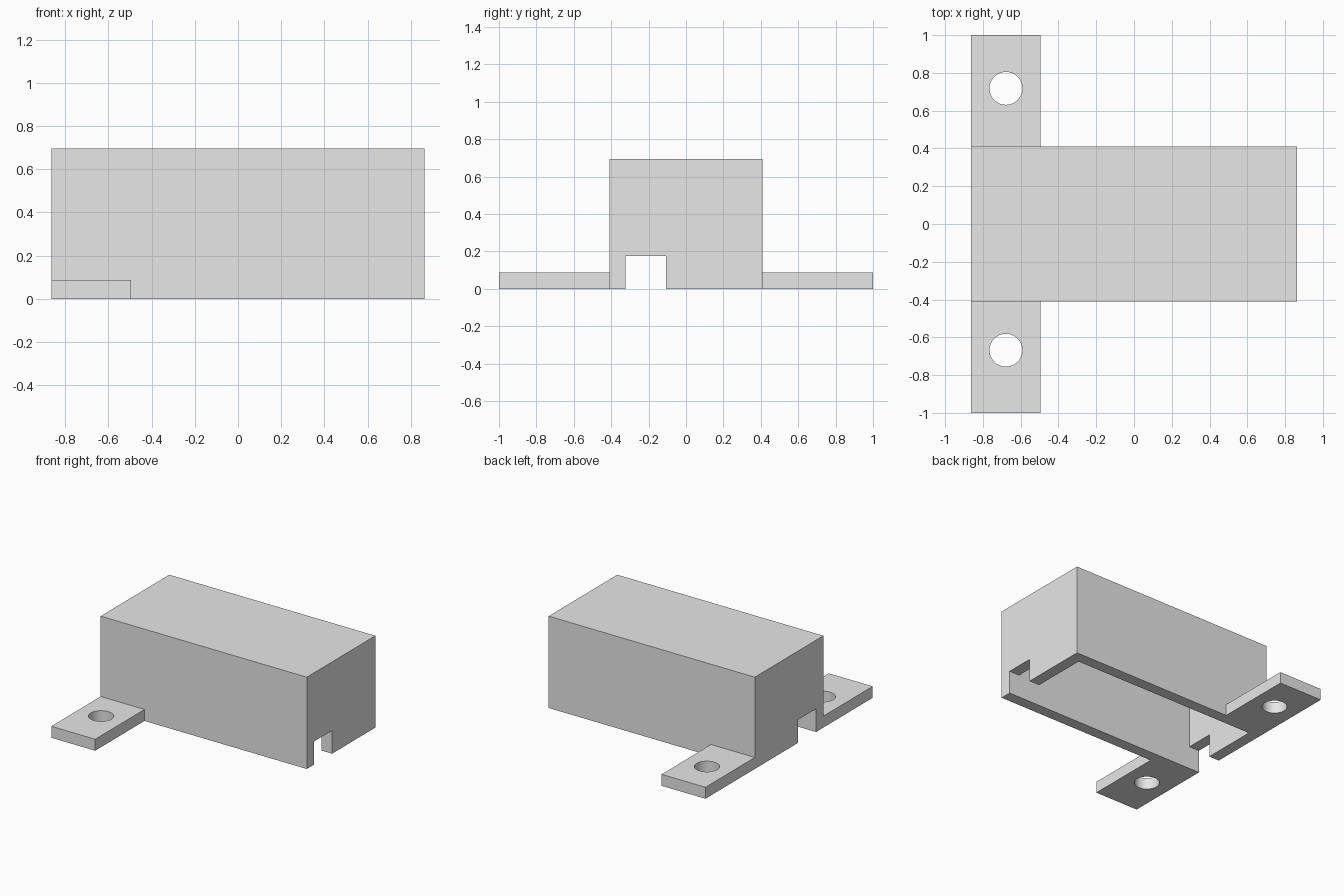
import bpy
import math

cube = bpy.data.objects.get("Cube")
if cube:
    bpy.data.objects.remove(cube, do_unlink=True)

grey = bpy.data.materials.new("plain grey")
grey.use_nodes = True
colour = (0.8, 0.8, 0.8, 1)
grey.diffuse_color = colour
grey.node_tree.nodes["Principled BSDF"].inputs["Base Color"].default_value = colour

X, Y, H = 0.863, 0.41, 0.695      # half length, half width, height
WALL = 0.087


def box(name, x0, x1, y0, y1, z0, z1):
    bpy.ops.mesh.primitive_cube_add(
        size=1, location=((x0 + x1) / 2, (y0 + y1) / 2, (z0 + z1) / 2))
    ob = bpy.context.object
    ob.name = name
    ob.scale = (x1 - x0, y1 - y0, z1 - z0)
    bpy.ops.object.transform_apply(location=True, rotation=False, scale=True)
    ob.data.materials.append(grey)
    return ob


def combine(target, tool, operation):
    mod = target.modifiers.new(tool.name, 'BOOLEAN')
    mod.operation = operation
    mod.solver = 'EXACT'
    mod.object = tool
    bpy.context.view_layer.objects.active = target
    bpy.ops.object.modifier_apply(modifier=mod.name)
    bpy.data.objects.remove(tool, do_unlink=True)


# Box-shaped cover
cover = box("cover", -X, X, -Y, Y, 0, H)

# Mounting tabs, fused to the side walls
for name, side in (("front_tab", -1), ("back_tab", 1)):
    y0, y1 = sorted((side * (Y - WALL / 2), side))
    combine(cover, box(name, -X, -0.496, y0, y1, 0, WALL), 'UNION')

# Hollow inside, open underneath
combine(cover, box("cavity", -X + WALL, X - WALL, -Y + WALL, Y - WALL,
                   -0.2, H - WALL), 'DIFFERENCE')

# Cable slot through both end walls
combine(cover, box("cable_slot", -1, 1, -Y + WALL, -0.107, -0.3, 0.175),
        'DIFFERENCE')

# Screw holes
for y in (-0.668, 0.718):
    bpy.ops.mesh.primitive_cylinder_add(
        vertices=48, radius=WALL, depth=0.5, location=(-0.678, y, 0))
    hole = bpy.context.object
    hole.name = "screw_hole"
    hole.data.materials.append(grey)
    combine(cover, hole, 'DIFFERENCE')

# Smooth hole walls, crisp edges elsewhere
bpy.ops.object.select_all(action='DESELECT')
cover.select_set(True)
bpy.context.view_layer.objects.active = cover
bpy.ops.object.shade_smooth_by_angle(angle=math.radians(30))
